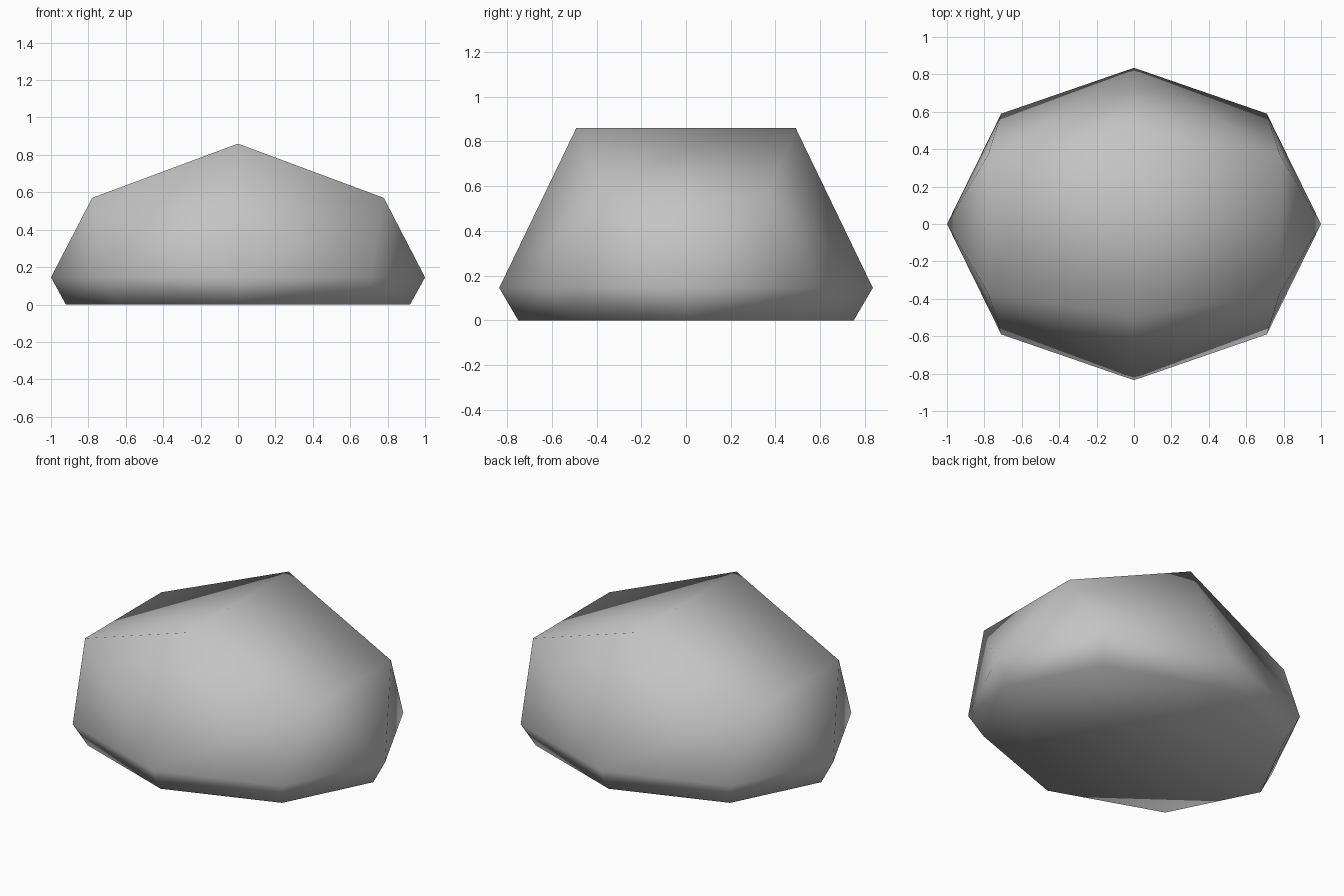
import bpy
import bmesh
from math import radians

cube = bpy.data.objects.get("Cube")
if cube:
    bpy.data.objects.remove(cube, do_unlink=True)

# Plain grey stone
stone = bpy.data.materials.new("grey_stone")
stone.use_nodes = True
grey = (0.55, 0.55, 0.55, 1)
stone.diffuse_color = grey
stone.node_tree.nodes["Principled BSDF"].inputs["Base Color"].default_value = grey

# One quadrant of the boulder: top ridge and shoulder, widest ring, flat base
quadrant = [
    (0, 0.49, 0.86), (0.78, 0.37, 0.57),
    (0, 0.835, 0.145), (0.71, 0.59, 0.145), (1, 0, 0.145),
    (0, 0.75, 0), (0.66, 0.515, 0), (0.92, 0, 0),
]
corners = {(x * sx, y * sy, z) for x, y, z in quadrant
           for sx in (1, -1) for sy in (1, -1)}

# Wrap the mirrored corners in a shell and merge the flat facets
bm = bmesh.new()
for corner in sorted(corners):
    bm.verts.new(corner)
bmesh.ops.convex_hull(bm, input=bm.verts[:])
bmesh.ops.dissolve_limit(bm, angle_limit=radians(1),
                         verts=bm.verts[:], edges=bm.edges[:])
bmesh.ops.recalc_face_normals(bm, faces=bm.faces[:])
for face in bm.faces:
    face.smooth = True

mesh = bpy.data.meshes.new("boulder")
bm.to_mesh(mesh)
bm.free()
mesh.materials.append(stone)
boulder = bpy.data.objects.new("boulder", mesh)
bpy.context.collection.objects.link(boulder)
